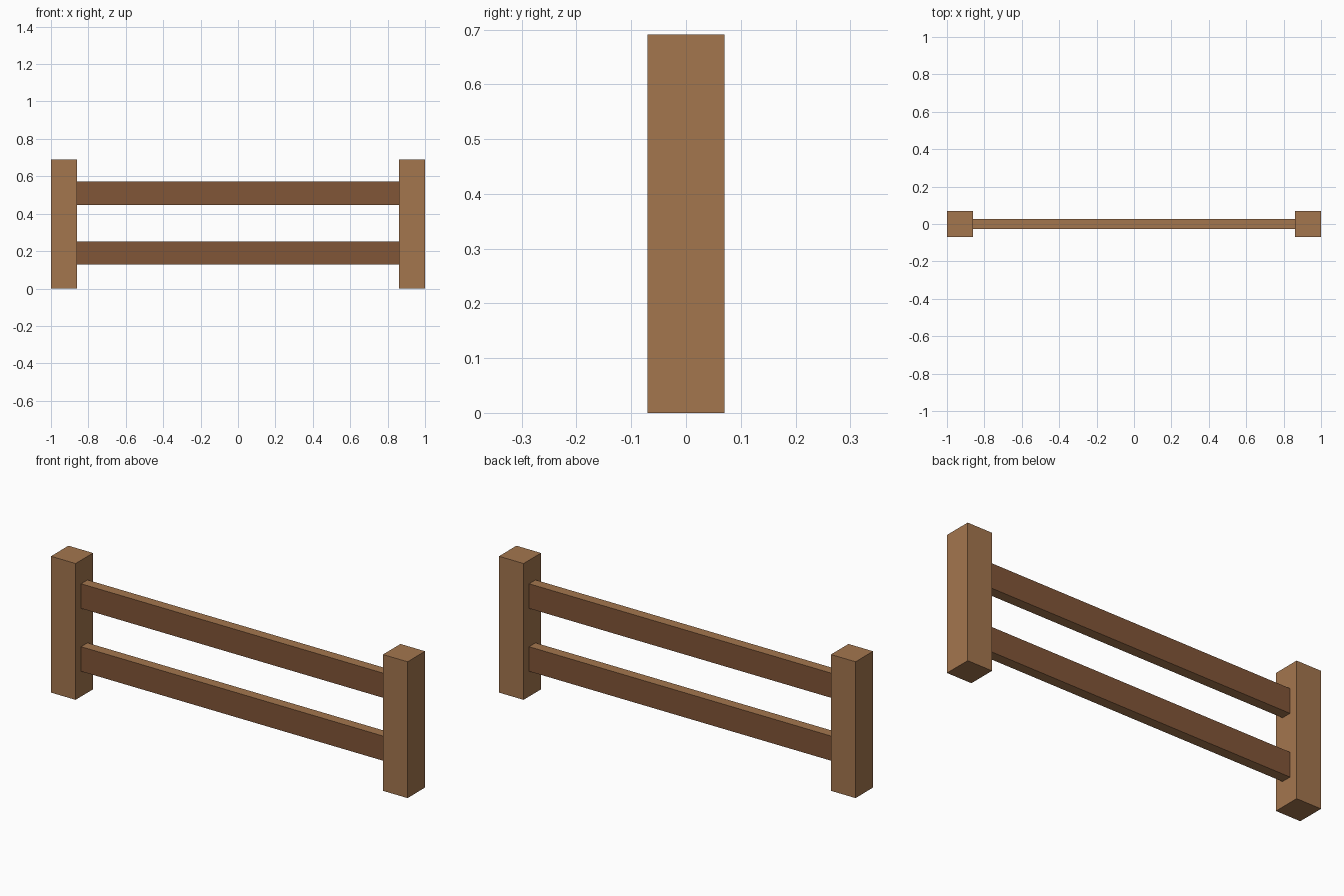
import bpy
import bmesh

if "Cube" in bpy.data.objects:
    bpy.data.objects.remove(bpy.data.objects["Cube"])


def material(name, color):
    mat = bpy.data.materials.new(name)
    mat.diffuse_color = color
    mat.use_nodes = True
    mat.node_tree.nodes["Principled BSDF"].inputs["Base Color"].default_value = mat.diffuse_color
    return mat


light_wood = material("light_wood", (0.37, 0.18, 0.076, 1))
dark_wood = material("dark_wood", (0.22, 0.092, 0.039, 1))


def box(name, size, center, dark_faces=False):
    """Box of the given size; optionally the front and back faces are dark wood."""
    bm = bmesh.new()
    bmesh.ops.create_cube(bm, size=1)
    bmesh.ops.scale(bm, vec=size, verts=bm.verts)
    bm.normal_update()
    for face in bm.faces:
        if dark_faces and abs(face.normal.y) > 0.5:
            face.material_index = 1
    mesh = bpy.data.meshes.new(name)
    bm.to_mesh(mesh)
    bm.free()
    mesh.materials.append(light_wood)
    if dark_faces:
        mesh.materials.append(dark_wood)
    obj = bpy.data.objects.new(name, mesh)
    obj.location = center
    bpy.context.collection.objects.link(obj)
    return obj


POST_W, POST_H = 0.138, 0.691
RAIL_H, RAIL_T = 0.125, 0.051

# Square posts at both ends
for side, sx in (("left", -1), ("right", 1)):
    box(f"{side}_post", (POST_W, 0.14, POST_H),
        (sx * (1 - POST_W / 2), 0, POST_H / 2))

# Two rails spanning between the posts
for level, z in (("lower", 0.19), ("upper", 0.509)):
    box(f"{level}_rail", (2 - 2 * POST_W, RAIL_T, RAIL_H), (0, 0, z), True)
